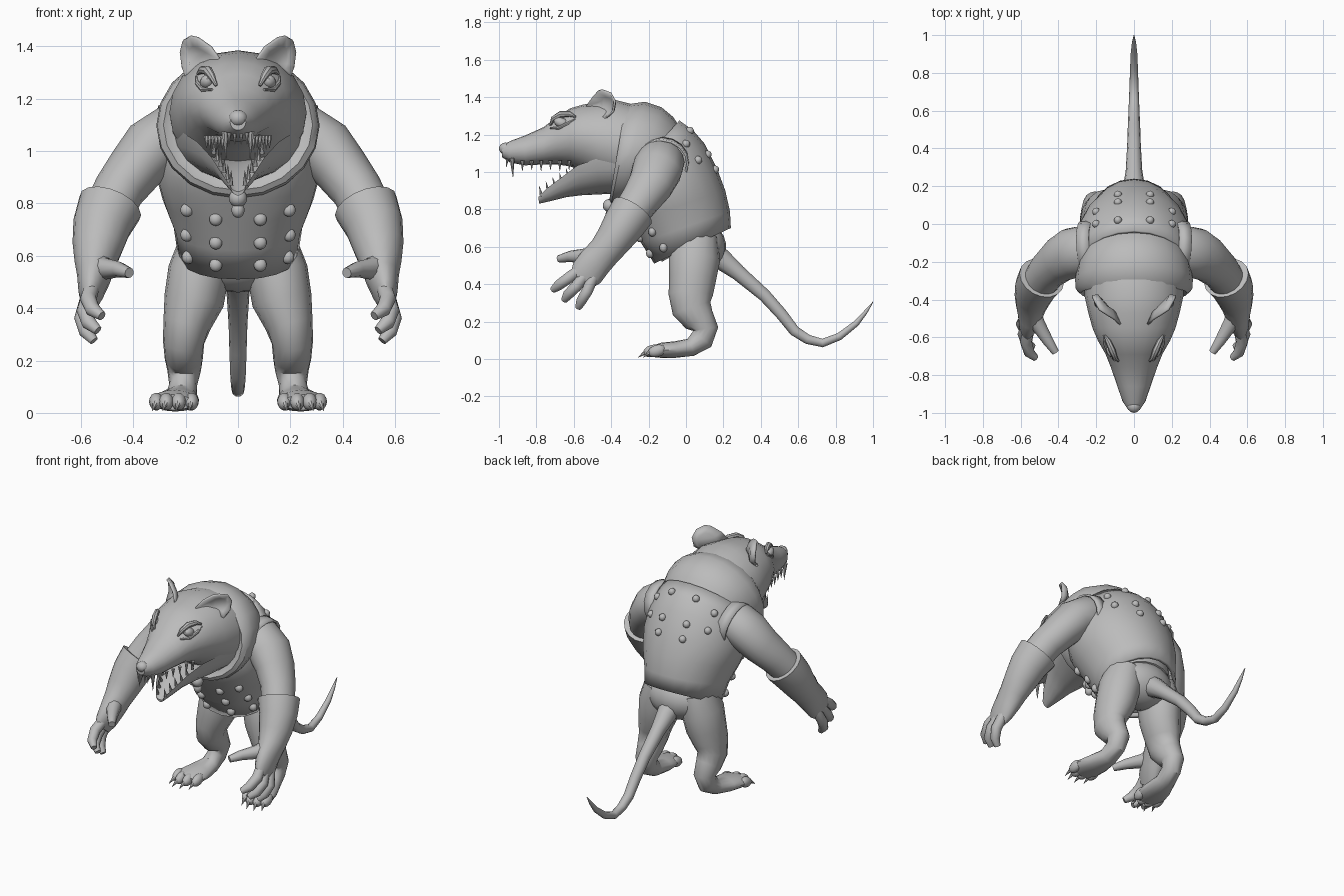
import bpy, bmesh, math
from mathutils import Vector, Matrix
from mathutils.bvhtree import BVHTree

grey = bpy.data.materials.new("grey")
grey.diffuse_color = (0.5, 0.5, 0.5, 1)


def finish(name, bm, mirror=False, solid=0, angle=40):
    bmesh.ops.recalc_face_normals(bm, faces=bm.faces)
    me = bpy.data.meshes.new(name)
    bm.to_mesh(me)
    bm.free()
    me.materials.append(grey)
    ob = bpy.data.objects.new(name, me)
    bpy.context.collection.objects.link(ob)
    bpy.ops.object.select_all(action='DESELECT')
    ob.select_set(True)
    bpy.context.view_layer.objects.active = ob
    bpy.ops.object.shade_smooth_by_angle(angle=math.radians(angle))
    if solid:
        m = ob.modifiers.new("thickness", 'SOLIDIFY')
        m.thickness, m.offset = solid, -1
    if mirror:
        m = ob.modifiers.new("mirror", 'MIRROR')
        m.use_mirror_merge = False
    return ob


def skin(bm, rings, caps=True):
    rows = [[bm.verts.new(p) for p in r] for r in rings]
    n = len(rows[0])
    for a, b in zip(rows, rows[1:]):
        for i in range(n):
            bm.faces.new((a[i], a[(i + 1) % n], b[(i + 1) % n], b[i]))
    if caps:
        bm.faces.new(rows[0])
        bm.faces.new(rows[-1])


def midloft(name, rings, caps=True, solid=0, dish=None, n=20, square=1):
    """Centre-line loft; ring = (top y, top z, bottom y, bottom z, half width)."""
    bm, out = bmesh.new(), []
    for ty, tz, by, bz, w in rings:
        a, b = Vector((0, ty, tz)), Vector((0, by, bz))
        c, h = (a + b) / 2, (a - b) / 2
        if dish is not None:            # first point is the rim, hollow above
            c, h = a, a - b
        ring = []
        for i in range(n):
            t = 2 * math.pi * i / n
            s, k = math.sin(t), math.cos(t)
            if s < 0:                   # squarer lower half
                k = math.copysign(abs(k) ** square, k)
            elif dish is not None:
                s *= dish
            ring.append(c + h * s + Vector((w * k, 0, 0)))
        out.append(ring)
    skin(bm, out, caps)
    return finish(name, bm, solid=solid)


def add_tube(bm, pts, n=12, caps=True):
    """Tube along points (x, y, z, ru, rv)."""
    P = [Vector(p[:3]) for p in pts]
    d = P[-1] - P[0]
    ax = min(range(3), key=lambda i: abs(d[i]))
    ref = Vector([1 if i == ax else 0 for i in range(3)])
    rings = []
    for i, p in enumerate(pts):
        t = (P[min(i + 1, len(P) - 1)] - P[max(i - 1, 0)]).normalized()
        u = (ref - t * ref.dot(t)).normalized()
        v = t.cross(u)
        ru, rv = p[3], p[-1]
        rings.append([P[i] + u * ru * math.cos(2 * math.pi * k / n)
                      + v * rv * math.sin(2 * math.pi * k / n) for k in range(n)])
    skin(bm, rings, caps)


def tubes(name, paths, mirror=True, n=12, caps=True, solid=0):
    bm = bmesh.new()
    for p in paths:
        add_tube(bm, p, n, caps)
    return finish(name, bm, mirror, solid)


def blobs(name, items, mirror=False, seg=12):
    """Ellipsoids given as (location, radii, rotation about x)."""
    bm = bmesh.new()
    for loc, rad, rot in items:
        m = Matrix.Translation(loc) @ Matrix.Rotation(rot, 4, 'X') @ Matrix.Diagonal((*rad, 1))
        bmesh.ops.create_uvsphere(bm, u_segments=seg, v_segments=seg // 2 + 2, radius=1, matrix=m)
    return finish(name, bm, mirror)


def spikes(name, items, mirror=True):
    """Cones given as (base, tip, radius)."""
    bm = bmesh.new()
    for a, b, r in items:
        a, b = Vector(a), Vector(b)
        m = Matrix.Translation((a + b) / 2) @ (b - a).to_track_quat('Z', 'Y').to_matrix().to_4x4()
        bmesh.ops.create_cone(bm, cap_ends=True, segments=7, radius1=r, radius2=0.001,
                              depth=(b - a).length, matrix=m)
    return finish(name, bm, mirror)


# Torso: sleeveless vest over an inner chest, then the hips
vest_rings = [(.24, .70, -.17, .51, .23), (.235, .79, -.24, .62, .245), (.21, .90, -.31, .73, .288),
              (.165, 1.02, -.36, .81, .315), (.10, 1.15, -.385, .85, .308),
              (.04, 1.22, -.395, .87, .295), (-.035, 1.275, -.39, .89, .285)]
vest = midloft("vest", vest_rings, caps=False, solid=.02, square=.85)
midloft("chest", [((ty * .88 + by * .12), (tz * .95 + bz * .05), (by * .9 + ty * .1),
                   (bz * .95 + tz * .05), w * .9) for ty, tz, by, bz, w in vest_rings])
blobs("hips", [((0, .065, .60), (.2, .15, .14), 0)], seg=18)

# Hood around the neck
midloft("hood", [(-.31, 1.335, -.39, .87, .255), (-.325, 1.35, -.41, .85, .285),
                 (-.29, 1.365, -.40, .83, .308), (-.22, 1.375, -.37, .82, .312),
                 (-.13, 1.345, -.32, .83, .30), (-.07, 1.295, -.28, .86, .28),
                 (-.02, 1.22, -.24, .88, .25)])
blobs("hood_clasp", [((0, -.41, .82), (.035, .035, .035), 0), ((0, -.405, .775), (.025, .025, .03), 0)])

# Head: skull with snout, hollow lower jaw
midloft("skull", [(y, t, y, b, w) for y, w, t, b in [
    (-.985, .03, 1.14, 1.08), (-.94, .06, 1.165, 1.05), (-.86, .088, 1.195, 1.035),
    (-.76, .122, 1.24, 1.04), (-.69, .15, 1.295, 1.04), (-.62, .19, 1.34, 1.03),
    (-.55, .22, 1.36, 1.0), (-.47, .242, 1.375, .95), (-.38, .262, 1.385, .91), (-.28, .26, 1.36, .9)]])
midloft("lower_jaw", [(-.79, .865, -.785, .83, .028), (-.74, .915, -.72, .845, .062),
                      (-.66, .975, -.64, .865, .10), (-.58, 1.035, -.56, .875, .155),
                      (-.48, 1.07, -.46, .88, .21), (-.36, 1.08, -.36, .885, .245)], dish=-.55)
blobs("nose", [((0, -.965, 1.125), (.036, .035, .032), 0)])

# Teeth on both jaws
teeth = [((.05, -.93, 1.075), (.046, -.925, .97), .014)]
for i in range(6):
    y = -.875 + .05 * i
    x = .06 + .012 * i
    teeth.append(((x, y, 1.06), (x, y, 1.005 + .006 * (i % 2)), .011))
for x in (.012, .034):
    teeth.append(((x, -.955, 1.07), (x, -.96, 1.025), .008))
spikes("upper_teeth", teeth)
spikes("lower_teeth", [((.028 + .013 * i, -.772 + .036 * i, .87 + .024 * i),
                        (.026 + .013 * i, -.785 + .036 * i, .925 + .023 * i), .010) for i in range(6)])

# Eyes with heavy lids
blobs("eye", [((.118, -.665, 1.262), (.028, .042, .027), -.35)], mirror=True)
tubes("eyelid", [[(.083, -.725, 1.25, .006), (.10, -.71, 1.285, .014), (.115, -.67, 1.308, .018),
                  (.137, -.62, 1.31, .015), (.155, -.59, 1.295, .005)],
                 [(.10, -.725, 1.235, .005), (.135, -.68, 1.235, .010), (.155, -.63, 1.26, .01),
                  (.16, -.59, 1.285, .004)]], n=8)

# Cupped ears
rim = [(.065, -.53, 1.35), (.10, -.50, 1.40), (.15, -.47, 1.435), (.18, -.45, 1.442), (.208, -.40, 1.425),
       (.222, -.375, 1.38), (.215, -.385, 1.32), (.20, -.43, 1.28), (.13, -.48, 1.31)]
bm = bmesh.new()
outer = [bm.verts.new(p) for p in rim]
hub = Vector((.15, -.41, 1.35))
inner = [bm.verts.new(Vector(p).lerp(hub, .4) + Vector((-.005, .015, 0))) for p in rim]
for i in range(len(rim)):
    j = (i + 1) % len(rim)
    bm.faces.new((outer[i], outer[j], inner[j], inner[i]))
bm.faces.new(inner)
finish("ear", bm, mirror=True, solid=.012, angle=60)

# Arms, armhole trim and long gloves
tubes("arm", [[(.18, -.14, 1.06, .12), (.26, -.14, 1.055, .132, .12), (.33, -.155, 1.01, .135, .118),
               (.395, -.19, .93, .122, .107), (.455, -.245, .85, .106, .098), (.50, -.31, .76, .095)]], n=16)
tubes("armhole_trim", [[(.21, -.125, 1.06, .142, .13), (.275, -.13, 1.045, .145, .133)]],
      n=16, caps=False, solid=.012)
tubes("glove", [[(.488, -.285, .79, .125, .12), (.52, -.335, .715, .112), (.535, -.385, .64, .098),
                 (.545, -.435, .575, .08, .088), (.55, -.485, .52, .065, .09),
                 (.562, -.53, .46, .048, .09), (.568, -.56, .42, .028, .07)]], n=16)
tubes("finger", [
    [(.555, -.55, .49, .03), (.572, -.625, .435, .032), (.555, -.68, .395, .029), (.52, -.71, .37, .018)],
    [(.565, -.53, .46, .03), (.585, -.585, .39, .032), (.57, -.63, .345, .029), (.535, -.65, .315, .018)],
    [(.57, -.49, .45, .03), (.595, -.53, .36, .031), (.58, -.56, .31, .028), (.55, -.575, .275, .018)],
    [(.555, -.45, .57, .06), (.51, -.53, .55, .042), (.455, -.62, .548, .03), (.415, -.68, .535, .02)]], n=10)

# Legs, toes and claws
tubes("leg", [[(.12, .06, .66, .10, .11), (.15, .045, .54, .117, .138), (.168, .035, .43, .115, .126),
               (.195, .025, .34, .092, .118), (.208, .03, .27, .079, .106), (.207, .07, .21, .073, .085),
               (.206, .105, .16, .064, .068), (.21, .085, .105, .053, .064), (.217, .025, .062, .06, .048),
               (.23, -.06, .05, .083, .044), (.242, -.13, .046, .09, .041), (.248, -.18, .04, .075, .03)]], n=16)
toes = [(.178, -.18), (.226, -.205), (.274, -.205), (.312, -.18)]
blobs("toe", [((x, y + .025, .043), (.028, .05, .032), .3) for x, y in toes], mirror=True)
spikes("claw", [((x, y, .045), (x * 1.05, y - .05, .008), .016) for x, y in toes])

# Tail
tubes("tail", [[(0, .12, .58, .075), (0, .20, .525, .058), (0, .28, .46, .044), (0, .42, .34, .036),
                (0, .51, .24, .033), (0, .58, .15, .03), (0, .65, .105, .027), (0, .73, .085, .024),
                (0, .82, .12, .021), (0, .91, .19, .017), (0, .96, .25, .011), (0, 1.0, .305, .002)]],
      mirror=False, n=10)

# Studs dropped onto the vest from the front and from above
tree = BVHTree.FromPolygons([v.co for v in vest.data.vertices], [p.vertices for p in vest.data.polygons])
studs = []
for x, z in [(.085, .74), (.195, .775), (.085, .65), (.195, .68), (.085, .565), (.19, .595)]:
    hit = tree.ray_cast(Vector((x, -2, z)), Vector((0, 1, 0)))[0]
    if hit:
        studs.append((hit, (.026, .022, .026), 0))
for x, y in [(.085, .155), (.085, .115), (.085, .02), (.2, .065), (.2, 0)]:
    hit = tree.ray_cast(Vector((x, y, 3)), Vector((0, 0, -1)))[0]
    if hit:
        studs.append((hit, (.022, .022, .022), 0))
blobs("vest_stud", studs, mirror=True, seg=10)
